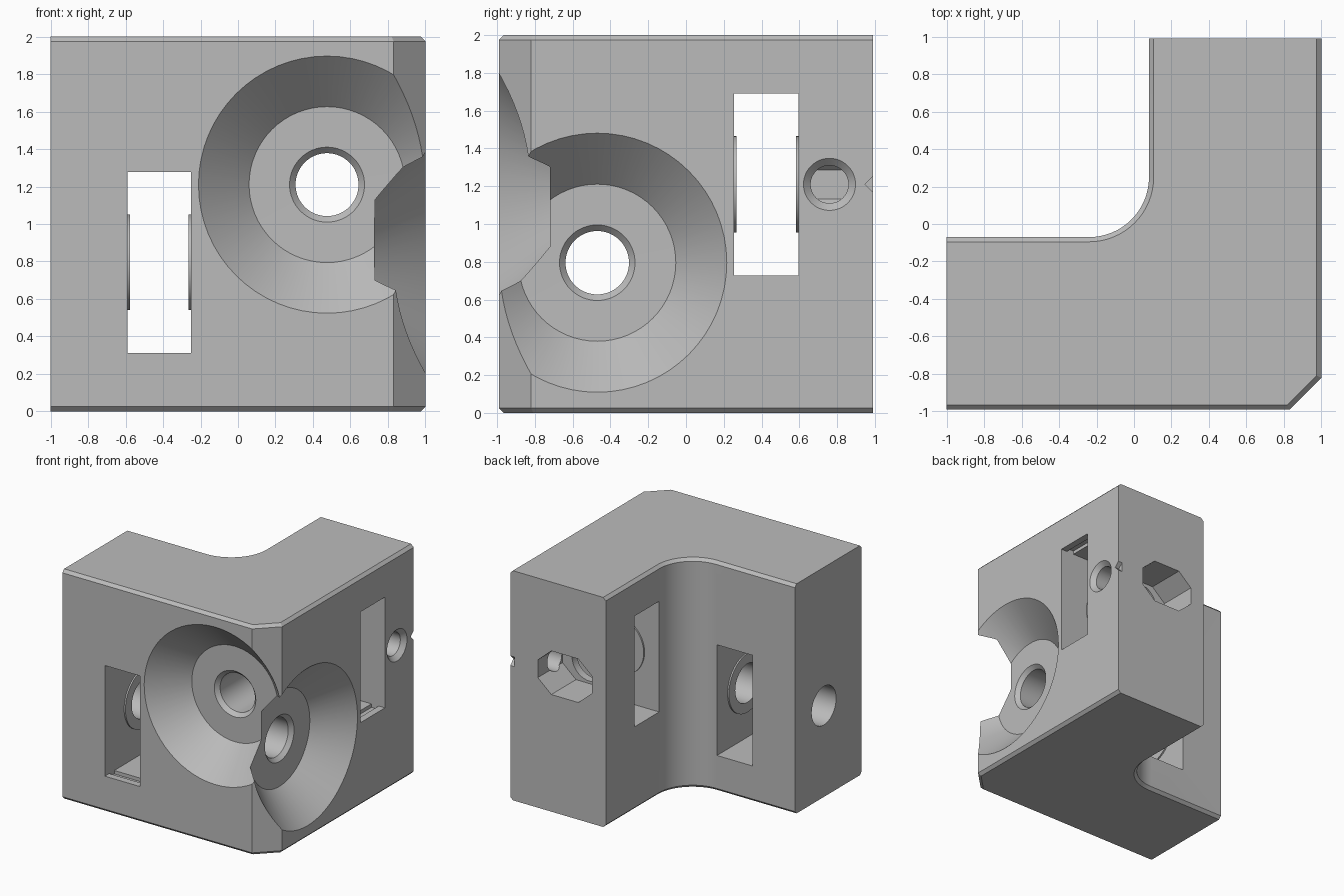
import bpy
import bmesh
from math import sin, cos, pi, tan
from mathutils import Vector

cube = bpy.data.objects.get("Cube")
if cube:
    bpy.data.objects.remove(cube, do_unlink=True)

grey = bpy.data.materials.new("plain_grey")
grey.use_nodes = True
COLOUR = (0.5, 0.5, 0.5, 1)
grey.diffuse_color = COLOUR
grey.node_tree.nodes["Principled BSDF"].inputs["Base Color"].default_value = COLOUR


def loft(name, rings, closed=False):
    """Skin matching rings of points; cap the ends, or join them when closed."""
    bm = bmesh.new()
    loops = [[bm.verts.new(p) for p in ring] for ring in rings]
    pairs = list(zip(loops, loops[1:]))
    if closed:
        pairs.append((loops[-1], loops[0]))
    else:
        bm.faces.new(loops[0])
        bm.faces.new(loops[-1])
    for a, b in pairs:
        for i in range(len(a)):
            j = (i + 1) % len(a)
            bm.faces.new((a[i], a[j], b[j], b[i]))
    bmesh.ops.recalc_face_normals(bm, faces=bm.faces)
    mesh = bpy.data.meshes.new(name)
    bm.to_mesh(mesh)
    bm.free()
    mesh.materials.append(grey)
    obj = bpy.data.objects.new(name, mesh)
    bpy.context.collection.objects.link(obj)
    return obj


def lathe(name, origin, direction, profile, sides=64, closed=False):
    """Turn (depth, radius) pairs about a line."""
    turn = Vector(direction).to_track_quat('Z', 'Y')
    rings = [[Vector(origin) + turn @ Vector((r * cos(2 * pi * i / sides),
                                              r * sin(2 * pi * i / sides), d))
              for i in range(sides)] for d, r in profile]
    return loft(name, rings, closed)


def block(name, low, high):
    (x0, y0, z0), (x1, y1, z1) = low, high
    return loft(name, [[(x0, y0, z), (x1, y0, z), (x1, y1, z), (x0, y1, z)]
                       for z in (z0, z1)])


# L-shaped body with bevelled top and bottom rims; the two end faces stay square
def outline(inset, z):
    k = inset * tan(pi / 8)
    pts = [(-1, -0.99 + inset), (0.83 - k, -0.99 + inset),
           (1 - inset, -0.82 + k), (1 - inset, 0.99), (0.08 + inset, 0.99)]
    radius = 0.32 + inset
    for i in range(17):
        a = -pi / 2 * i / 16
        pts.append((-0.24 + radius * cos(a), 0.25 + radius * sin(a)))
    pts.append((-1, -0.07 - inset))
    return [(x, y, z) for x, y in pts]


RIM = 0.025
body = loft("corner_body", [outline(RIM, 0), outline(0, RIM),
                            outline(0, 2 - RIM), outline(RIM, 2)])

# Conical recesses with long bores through both arms
BORE = 0.168
FRONT_Z, SIDE_Z = 1.21, 0.795
recess = [(-0.1, 0.786), (0.27, 0.416), (0.271, 0.2), (0.305, BORE), (2.2, BORE)]
cutters = [
    lathe("front_recess_cutter", (0.475, -0.99, FRONT_Z), (0, 1, 0), recess),
    lathe("side_recess_cutter", (1, -0.47, SIDE_Z), (-1, 0, 0), recess),
]

# Windows through the walls, each with a shallow groove in floor and ceiling
HALF = 0.482
for grow, near, far in ((0, -0.1, 1.1), (0.03, 0.06, 0.13)):
    h = HALF + grow
    cutters.append(block("front_window_cutter", (-0.59, -0.99 + near, SIDE_Z - h),
                         (-0.25, -0.99 + far, SIDE_Z + h)))
    cutters.append(block("side_window_cutter", (1 - far, 0.255, FRONT_Z - h),
                         (1 - near, 0.595, FRONT_Z + h)))

# Eight-sided pocket in the back end
octagon = [(0.26, 0.077), (0.13, 0.19), (-0.13, 0.19), (-0.26, 0.077)]
octagon += [(-x, -z) for x, z in octagon]
cutters.append(loft("pocket_cutter", [[(0.475 + x, y, FRONT_Z + z) for x, z in octagon]
                                      for y in (0.65, 1.1)]))

# Countersunk side screw hole and small edge notch
cutters.append(lathe("screw_hole_cutter", (1, 0.76, FRONT_Z), (-1, 0, 0),
                     [(-0.04, 0.178), (0.038, 0.1), (0.4, 0.1)], 48))
cutters.append(lathe("edge_notch_cutter", (1, 0.99, FRONT_Z), (-1, 0, 0),
                     [(-0.05, 0.042), (0.04, 0.042)], 4))

for cutter in cutters:
    mod = body.modifiers.new(cutter.name, 'BOOLEAN')
    mod.operation = 'DIFFERENCE'
    mod.solver = 'EXACT'
    mod.object = cutter
    cutter.hide_render = True

# Bake the cuts and drop the cutters
graph = bpy.context.evaluated_depsgraph_get()
carved = bpy.data.meshes.new_from_object(body.evaluated_get(graph))
body.modifiers.clear()
body.data = carved
for cutter in cutters:
    bpy.data.objects.remove(cutter, do_unlink=True)

# Thin raised rings around the bores inside the windows
ring = [(0, BORE), (0.013, BORE), (0.013, 0.255), (0, 0.255)]
parts = [body]
for side, x, y in ((1, -0.59, 0.255), (-1, -0.25, 0.595)):
    parts.append(lathe("front_window_ring", (x, -0.47, SIDE_Z), (side, 0, 0),
                       ring, closed=True))
    parts.append(lathe("side_window_ring", (0.475, y, FRONT_Z), (0, side, 0),
                       ring, closed=True))

# Smooth the round surfaces, keep hard edges
bpy.ops.object.select_all(action='DESELECT')
for part in parts:
    part.select_set(True)
bpy.context.view_layer.objects.active = body
bpy.ops.object.shade_smooth_by_angle(angle=pi / 7)
